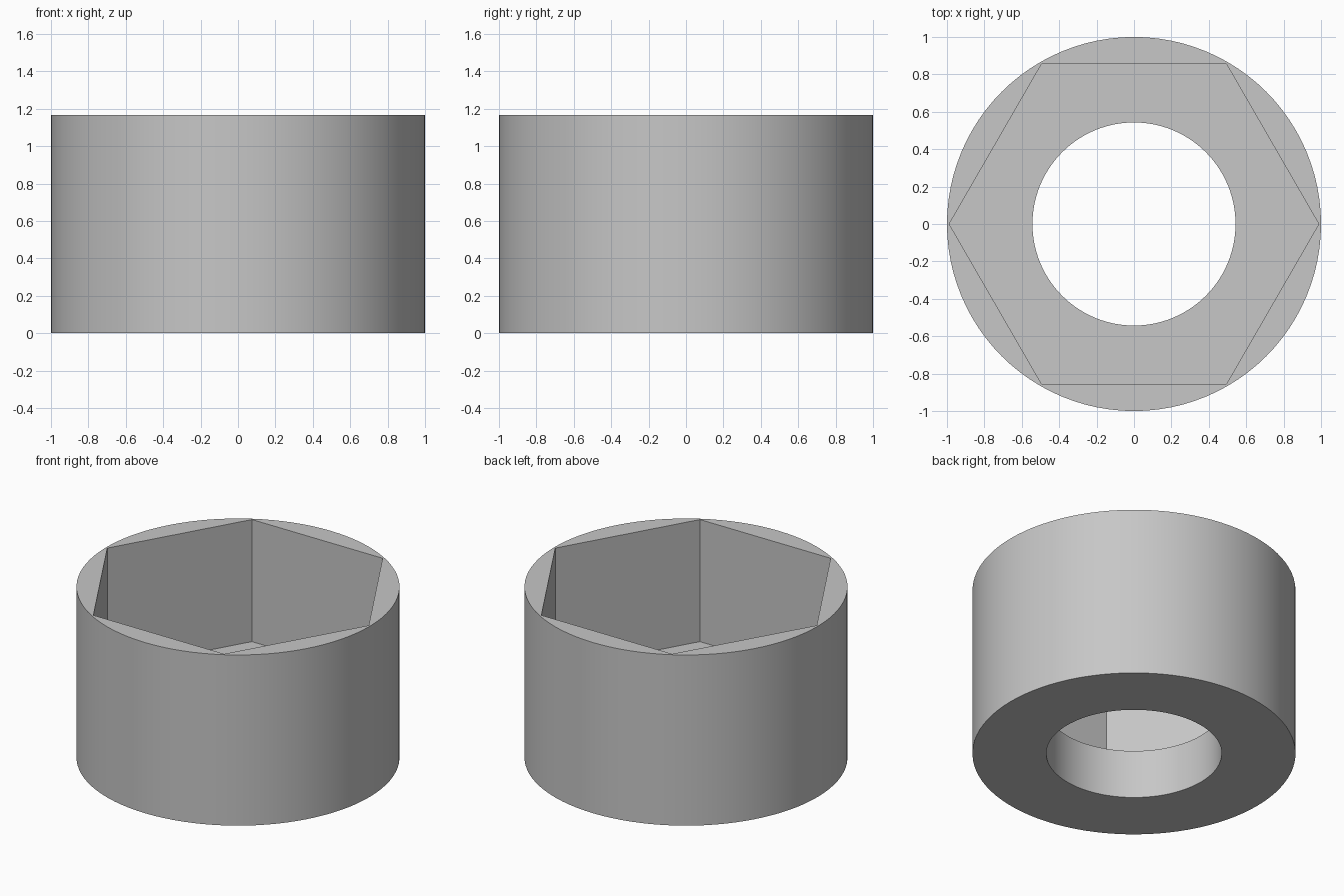
import bpy
import math

HEIGHT = 1.166
FLOOR = 0.332
SEGMENTS = 96

default = bpy.data.objects.get("Cube")
if default:
    bpy.data.objects.remove(default, do_unlink=True)

# Single plain grey
grey = bpy.data.materials.new("plain grey")
grey.use_nodes = True
color = (0.57, 0.57, 0.57, 1)
grey.diffuse_color = color
grey.node_tree.nodes["Principled BSDF"].inputs["Base Color"].default_value = color


def prism(name, sides, radius, bottom, top, turn=0.0):
    """Upright prism between two heights; turn is applied to the mesh."""
    bpy.ops.mesh.primitive_cylinder_add(
        vertices=sides, radius=radius, depth=top - bottom,
        location=(0, 0, (bottom + top) / 2), rotation=(0, 0, turn))
    obj = bpy.context.object
    obj.name = name
    bpy.ops.object.transform_apply(location=True, rotation=True, scale=True)
    return obj


# Round outer body
body = prism("socket_body", SEGMENTS, 1.0, 0, HEIGHT)
body.data.materials.append(grey)

# Hexagonal pocket with corners on the x axis, and round through hole
cutters = [
    prism("hex_pocket_cutter", 6, 0.988, FLOOR, HEIGHT + 0.2, math.radians(30)),
    prism("through_hole_cutter", SEGMENTS, 0.543, -0.2, FLOOR + 0.2),
]
bpy.ops.object.select_all(action="DESELECT")
body.select_set(True)
bpy.context.view_layer.objects.active = body
for cutter in cutters:
    cutter.hide_render = True
    cutter.data.materials.append(grey)
    cut = body.modifiers.new(cutter.name, "BOOLEAN")
    cut.operation = "DIFFERENCE"
    cut.solver = "EXACT"
    cut.object = cutter
    bpy.ops.object.modifier_apply(modifier=cut.name)
for cutter in cutters:
    bpy.data.objects.remove(cutter, do_unlink=True)

# Smooth round walls, crisp rims and pocket corners
bpy.ops.object.shade_smooth_by_angle(angle=math.radians(30))
